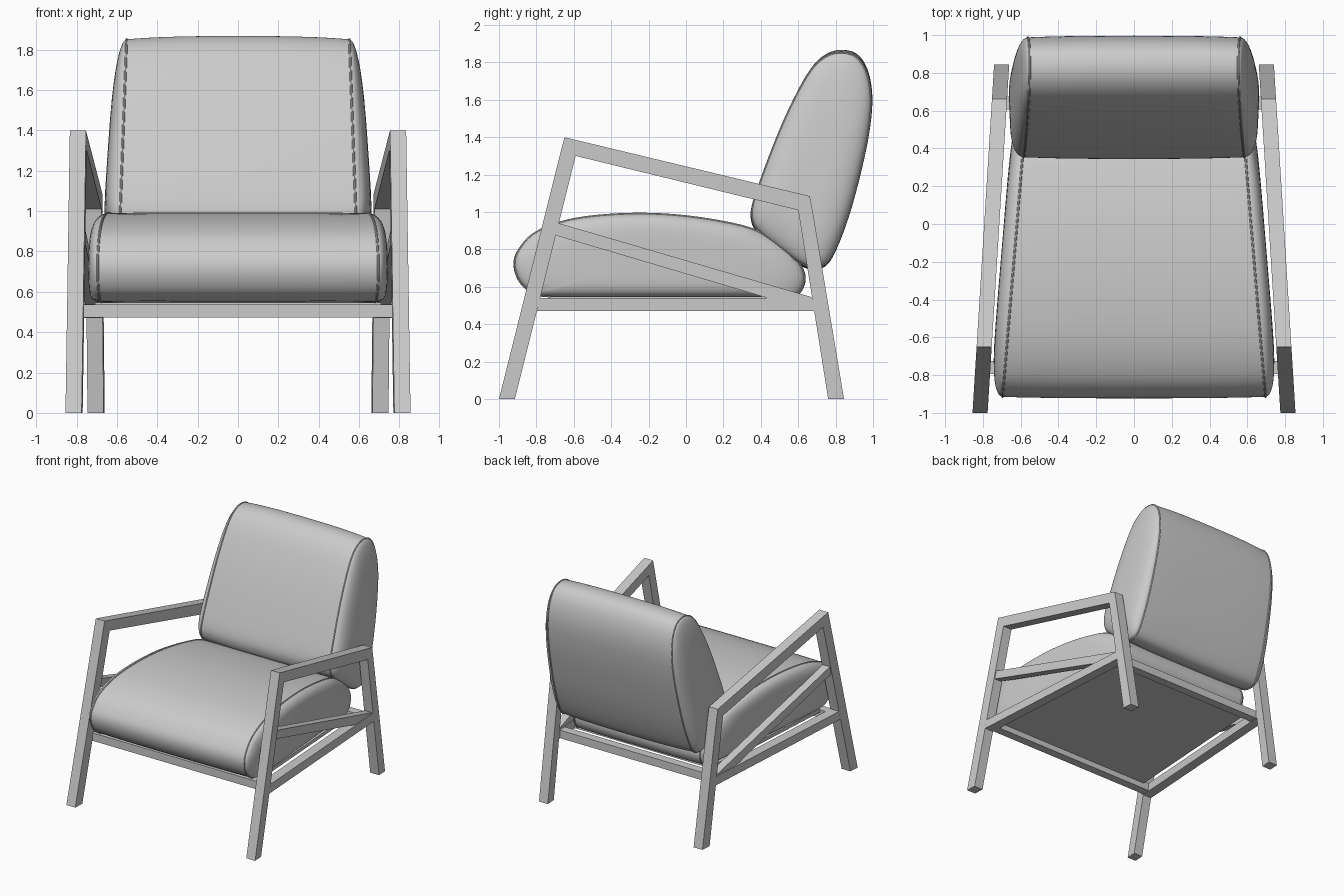
import bpy, bmesh, math
from mathutils import Vector

if "Cube" in bpy.data.objects:
    bpy.data.objects.remove(bpy.data.objects["Cube"])

grey = bpy.data.materials.new("light grey")
grey.use_nodes = True
COLOR = (0.6, 0.6, 0.6, 1)
grey.diffuse_color = COLOR
grey.node_tree.nodes["Principled BSDF"].inputs["Base Color"].default_value = COLOR


def finish(name, bm, smooth=False):
    bmesh.ops.recalc_face_normals(bm, faces=bm.faces)
    me = bpy.data.meshes.new(name)
    bm.to_mesh(me)
    bm.free()
    me.materials.append(grey)
    ob = bpy.data.objects.new(name, me)
    bpy.context.collection.objects.link(ob)
    if smooth:
        bpy.ops.object.select_all(action='DESELECT')
        ob.select_set(True)
        bpy.context.view_layer.objects.active = ob
        bpy.ops.object.shade_smooth_by_angle(angle=math.radians(40))


def prism(name, quad, x0, x1):
    """Side-view (y, z) outline spanned between two x positions that depend on y."""
    bm = bmesh.new()
    a = [bm.verts.new((x0(y), y, z)) for y, z in quad]
    b = [bm.verts.new((x1(y), y, z)) for y, z in quad]
    bm.faces.new(a)
    bm.faces.new(b)
    n = len(quad)
    for i in range(n):
        j = (i + 1) % n
        bm.faces.new((a[i], a[j], b[j], b[i]))
    finish(name, bm)


# Side frames taper towards the back
def outer(y):
    return 0.855 - 0.062 * (y + 1)


def inner(y):
    return outer(y) - 0.08


FRAME = {
    "front_leg": ([(-1, 0), (-0.915, 0), (-0.59, 1.30), (-0.673, 1.31)], 0),
    "armrest": ([(-0.65, 1.40), (-0.673, 1.31), (-0.59, 1.30),
                 (0.60, 1.01), (0.68, 0.99), (0.662, 1.085)], 0),
    "rear_leg": ([(0.60, 1.01), (0.68, 0.99), (0.845, 0), (0.76, 0)], 0),
    "side_rail": ([(-0.797, 0.47), (0.686, 0.47), (0.674, 0.54), (-0.78, 0.54)], 0),
    "diagonal_brace": ([(-0.697, 0.875), (0.64, 0.48), (0.685, 0.475),
                        (0.673, 0.545), (-0.68, 0.94)], 0.008),
}
for side, s in (("left", 1), ("right", -1)):
    for part, (quad, inset) in FRAME.items():
        prism(f"{side}_{part}", quad,
              lambda y: s * (inner(y) + inset), lambda y: s * (outer(y) - inset))

# Cross rails and the seat board between the two side frames
for name, y0, y1, z0, z1, gap in (("front_rail", -0.795, -0.725, 0.473, 0.538, -0.002),
                                  ("rear_rail", 0.605, 0.675, 0.473, 0.538, -0.002),
                                  ("seat_board", -0.724, 0.55, 0.52, 0.548, 0.05)):
    prism(name, [(y0, z0), (y1, z0), (y1, z1), (y0, z1)],
          lambda y: gap - inner(y), lambda y: inner(y) - gap)


def spline(pts, steps=5):
    """Closed smooth curve through the points."""
    out = []
    n = len(pts)
    for i in range(n):
        p0, p1, p2, p3 = (Vector(pts[(i + k) % n]) for k in (-1, 0, 1, 2))
        for k in range(steps):
            t = k / steps
            out.append(0.5 * (2 * p1 + (p2 - p0) * t
                              + (2 * p0 - 5 * p1 + 4 * p2 - p3) * t * t
                              + (3 * p1 - p0 - 3 * p2 + p3) * t ** 3))
    return out


def cushion(name, pts, centre, half, puff, crown, fullness):
    """Profile lofted across x, closed by domed side panels, with piped seams."""
    prof = spline(pts)
    c = Vector(centre)
    caps = [math.radians(a) for a in (90, 82, 72, 60, 50, 42, 35, 28, 22, 16, 11, 6)]
    rings = [(-1, -1, math.cos(a)) for a in caps]
    rings += [(u, 0, 1 + crown * (1 - abs(u) ** 3))
              for u in (-1, -0.97, -0.9, -0.75, -0.5, -0.25, 0,
                        0.25, 0.5, 0.75, 0.9, 0.97, 1)]
    rings += [(1, 1, math.cos(a)) for a in reversed(caps)]

    def place(u, dome, sc, p):
        y, z = c + (p - c) * sc
        bulge = math.sqrt(1 - min(sc, 1) ** fullness)
        return Vector((u * half(y, z) + dome * puff(z) * bulge, y, z))

    bm = bmesh.new()
    loops = [[bm.verts.new(place(u, d, sc, p)) for p in prof] for u, d, sc in rings]
    n = len(prof)
    for a, b in zip(loops, loops[1:]):
        for i in range(n):
            j = (i + 1) % n
            bm.faces.new((a[i], a[j], b[j], b[i]))
    bmesh.ops.remove_doubles(bm, verts=bm.verts, dist=0.0003)
    finish(name, bm, True)

    # Piping: a thin tube swept round each seam
    for side, s in (("left", 1), ("right", -1)):
        bm = bmesh.new()
        tube = []
        for i, p in enumerate(prof):
            t = prof[(i + 1) % n] - prof[i - 1]
            out = Vector((0, t.y, -t.x)).normalized()
            base = place(s, 0, 1, p)
            tube.append([bm.verts.new(base + 0.006 * (math.cos(a) * out
                         + math.sin(a) * Vector((1, 0, 0))))
                         for a in (k * math.tau / 8 for k in range(8))])
        for i in range(n):
            a, b = tube[i], tube[(i + 1) % n]
            for k in range(8):
                m = (k + 1) % 8
                bm.faces.new((a[k], a[m], b[m], b[k]))
        finish(f"{name}_{side}_piping", bm, True)


# Seat cushion: flat underside, domed top, narrowing to the back
cushion("seat_cushion",
        [(-0.915, 0.72), (-0.89, 0.80), (-0.80, 0.892), (-0.60, 0.962), (-0.30, 0.99),
         (0.0, 0.977), (0.30, 0.925), (0.45, 0.86), (0.57, 0.77), (0.63, 0.67),
         (0.615, 0.585), (0.55, 0.549), (0.30, 0.547), (-0.20, 0.547), (-0.72, 0.549),
         (-0.83, 0.577), (-0.89, 0.635)],
        (-0.14, 0.75),
        lambda y, z: 0.69 - 0.083 * (y + 0.85),
        lambda z: 0.07, 0.01, 6)

# Back cushion: leaning teardrop, narrowing to the top
cushion("back_cushion",
        [(0.36, 0.95), (0.36, 1.04), (0.42, 1.22), (0.51, 1.45), (0.60, 1.64),
         (0.68, 1.77), (0.755, 1.833), (0.835, 1.851), (0.913, 1.825), (0.966, 1.74),
         (0.988, 1.60), (0.972, 1.42), (0.926, 1.20), (0.865, 0.98), (0.80, 0.81),
         (0.75, 0.73), (0.69, 0.708), (0.62, 0.725), (0.50, 0.81), (0.40, 0.89)],
        (0.68, 1.26),
        lambda y, z: 0.552 + 0.037 * (1.85 - z),
        lambda z: 0.073 + 0.03 * (1.3 - z), 0.028, 3.5)
